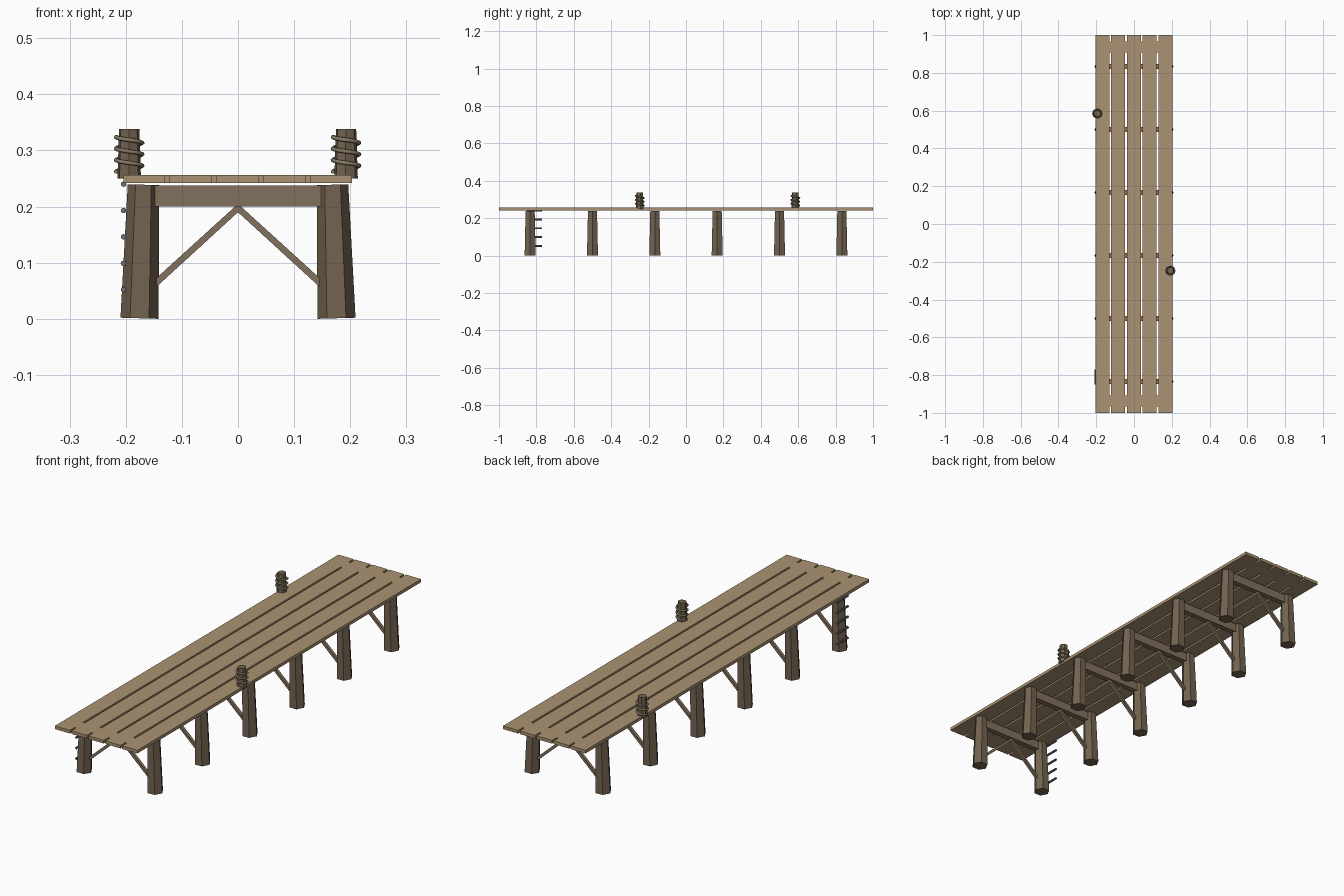
import bpy, math
from mathutils import Vector

if "Cube" in bpy.data.objects:
    bpy.data.objects.remove(bpy.data.objects["Cube"])


def material(name, rgb):
    m = bpy.data.materials.new(name)
    m.diffuse_color = (*rgb, 1)
    m.use_nodes = True
    m.node_tree.nodes["Principled BSDF"].inputs["Base Color"].default_value = m.diffuse_color
    return m


DECK = material("deck_wood", (0.40, 0.29, 0.17))
POST = material("post_wood", (0.17, 0.125, 0.08))
BEAM = material("beam_wood", (0.22, 0.165, 0.11))
ROPE = material("rope", (0.25, 0.21, 0.13))
METAL = material("metal", (0.15, 0.16, 0.18))


def mesh(name, verts, faces, mat):
    me = bpy.data.meshes.new(name)
    me.from_pydata(verts, [], faces)
    me.materials.append(mat)
    ob = bpy.data.objects.new(name, me)
    bpy.context.collection.objects.link(ob)
    return ob


def box(name, lo, hi, mat):
    v = [(x, y, z) for z in (lo[2], hi[2]) for y in (lo[1], hi[1]) for x in (lo[0], hi[0])]
    f = [(0, 2, 3, 1), (4, 5, 7, 6), (0, 1, 5, 4), (2, 6, 7, 3), (0, 4, 6, 2), (1, 3, 7, 5)]
    return mesh(name, v, f, mat)


def prism(name, a, b, ra, rb, n, mat, twist=0.0):
    """Tapered n-sided column between two points, roughly upright or along y."""
    a, b = Vector(a), Vector(b)
    d = (b - a).normalized()
    v_ax = d.cross(Vector((1, 0, 0))).normalized()
    u_ax = v_ax.cross(d)
    v = []
    for c, r in ((a, ra), (b, rb)):
        for i in range(n):
            t = 2 * math.pi * i / n + twist
            v.append(c + u_ax * r * math.cos(t) + v_ax * r * math.sin(t))
    f = [(i, (i + 1) % n, n + (i + 1) % n, n + i) for i in range(n)]
    f += [tuple(reversed(range(n))), tuple(range(n, 2 * n))]
    return mesh(name, v, f, mat)


# Deck: five planks with gaps, closed by short fillers near each end
Z0, Z1, GAP = 0.242, 0.256, 0.0085
edges = [-0.204, -0.126, -0.0425, 0.0415, 0.1245, 0.2035]
for i in range(5):
    x0 = edges[i] + (GAP / 2 if i else 0)
    x1 = edges[i + 1] - (GAP / 2 if i < 4 else 0)
    box(f"deck_plank_{i + 1}", (x0, -1, Z0), (x1, 1, Z1), DECK)
for i, x in enumerate(edges[1:5]):
    for s in (-1, 1):
        y0, y1 = sorted((s * 0.908, s * 0.966))
        box(f"deck_filler_{i + 1}", (x - GAP / 2, y0, Z0), (x + GAP / 2, y1, Z1), DECK)

# Six trestles: leaning hexagonal posts, cross beam and two diagonal braces
for k in range(6):
    y = -5 / 6 + k / 3
    for s in (-1, 1):
        prism(f"post_{k + 1}", (s * 0.1755, y, 0.001), (s * 0.1685, y, 0.239),
              0.034, 0.028, 6, POST)
        h, t = 0.007, 0.007
        quad = [(s * 0.155, 0.048), (s * 0.155, 0.064), (0, 0.205), (0, 0.190)]
        v = [(x, y + dy, z) for dy in (-h, h) for x, z in quad]
        f = [(0, 1, 2, 3), (7, 6, 5, 4)] + [(i, 4 + i, 4 + (i + 1) % 4, (i + 1) % 4) for i in range(4)]
        if s > 0:
            f = [tuple(reversed(q)) for q in f]
        mesh(f"brace_{k + 1}", v, f, BEAM)
    box(f"cross_beam_{k + 1}", (-0.188, y - 0.0125, 0.2), (0.188, y + 0.0125, 0.238), BEAM)

# Mooring bollards with coiled rope
for name, bx, by in (("left", -0.194, 0.585), ("right", 0.1925, -0.247)):
    prism(f"{name}_bollard", (bx, by, 0.25), (bx, by, 0.338), 0.0215, 0.0185, 7, POST, 0.2)
    cu = bpy.data.curves.new(f"{name}_rope", 'CURVE')
    cu.dimensions = '3D'
    cu.bevel_depth = 0.004
    cu.bevel_resolution = 1
    cu.use_fill_caps = True
    sp = cu.splines.new('POLY')
    turns, seg = 3, 10
    sp.points.add(turns * seg)
    for i, p in enumerate(sp.points):
        t = math.pi + 2 * math.pi * i / seg
        p.co = (bx + 0.0235 * math.cos(t), by + 0.0235 * math.sin(t),
                0.324 - 0.0205 * i / seg, 1)
    cu.materials.append(ROPE)
    bpy.context.collection.objects.link(bpy.data.objects.new(f"{name}_rope", cu))

# Ladder rungs on the front left post
for i in range(5):
    z = 0.052 + i * 0.047
    prism(f"ladder_rung_{i + 1}", (-0.204, -0.85, z), (-0.204, -0.77, z), 0.005, 0.005, 8, METAL)
